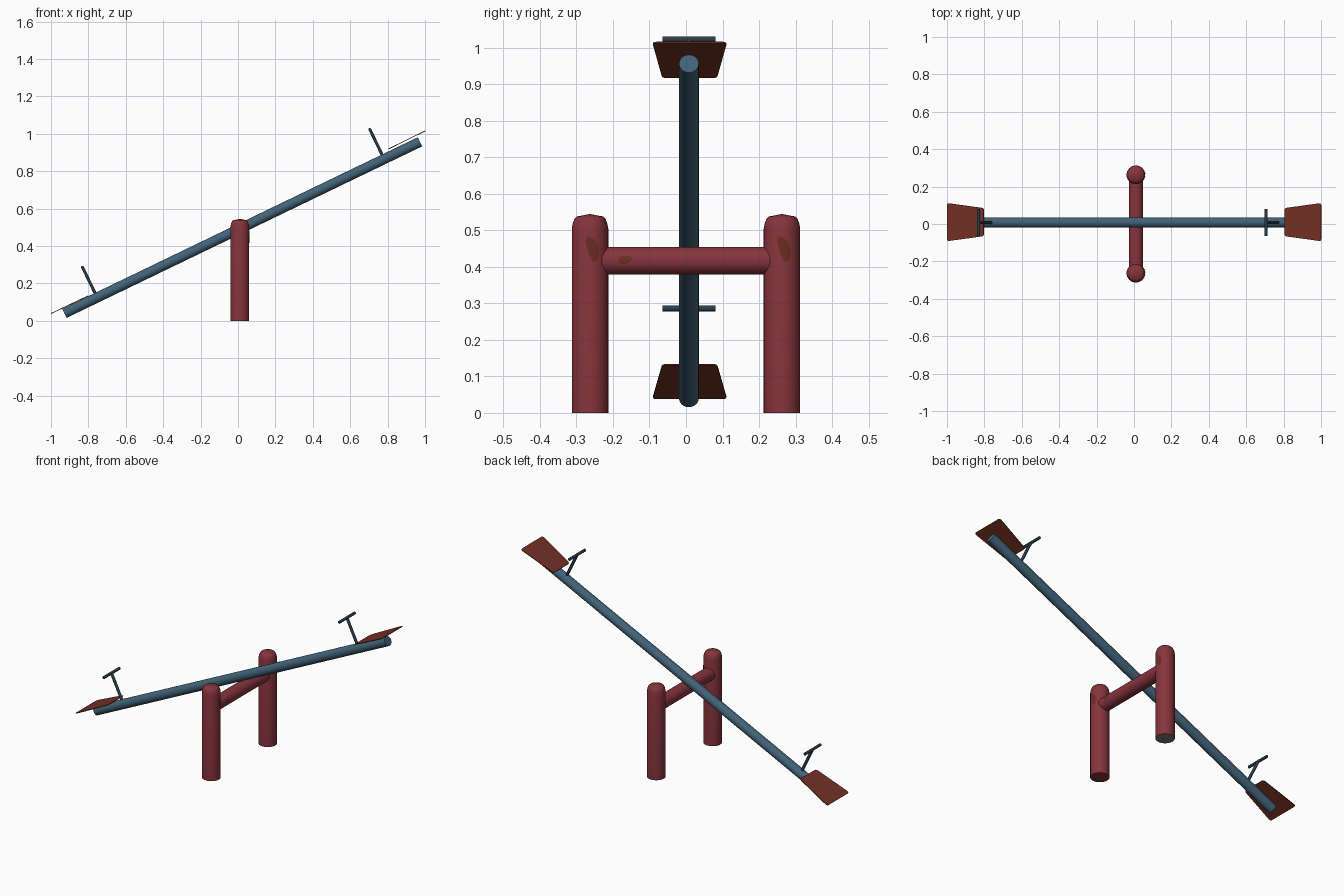
import bpy, bmesh, math
from mathutils import Vector, Matrix

if "Cube" in bpy.data.objects:
    bpy.data.objects.remove(bpy.data.objects["Cube"])


def material(name, r, g, b):
    m = bpy.data.materials.new(name)
    lin = [((c / 255 + 0.055) / 1.055) ** 2.4 for c in (r, g, b)]
    m.diffuse_color = (*lin, 1)
    m.use_nodes = True
    m.node_tree.nodes["Principled BSDF"].inputs["Base Color"].default_value = m.diffuse_color
    return m


RED = material("red paint", 134, 52, 60)
BLUE = material("blue paint", 66, 98, 120)
DARK = material("dark steel", 42, 62, 77)
BROWN = material("brown seat", 116, 48, 36)
RUST = material("rust", 108, 45, 36)
GREY = material("grey", 120, 120, 120)

CY = 0.008            # beam centre line offset in y
PX = 0.01             # posts centre in x
TILT = math.radians(25.75)
LOW, HIGH = Vector((-0.928, CY, 0.04)), Vector((0.973, CY, 0.957))


def finish(name, bm, mats, smooth=True):
    bmesh.ops.recalc_face_normals(bm, faces=bm.faces)
    me = bpy.data.meshes.new(name)
    bm.to_mesh(me)
    bm.free()
    ob = bpy.data.objects.new(name, me)
    bpy.context.collection.objects.link(ob)
    for m in mats:
        me.materials.append(m)
    if smooth:
        bpy.ops.object.select_all(action='DESELECT')
        ob.select_set(True)
        bpy.context.view_layer.objects.active = ob
        bpy.ops.object.shade_smooth_by_angle(angle=math.radians(35))
    return ob


def rod(name, a, b, radius, mat, sides=32):
    a, b = Vector(a), Vector(b)
    bm = bmesh.new()
    rot = (b - a).to_track_quat('Z', 'Y').to_matrix().to_4x4()
    bmesh.ops.create_cone(bm, cap_ends=True, segments=sides, radius1=radius, radius2=radius,
                          depth=(b - a).length, matrix=Matrix.Translation((a + b) / 2) @ rot)
    return finish(name, bm, [mat])


def post(name, y, base_mat):
    # lathe profile with a rounded shoulder and a shallow top
    profile = [(0.05, 0), (0.05, 0.505), (0.047, 0.52), (0.042, 0.532), (0.036, 0.538), (0, 0.545)]
    bm = bmesh.new()
    vs = [bm.verts.new((r, 0, z)) for r, z in [(0, 0)] + profile]
    es = [bm.edges.new(p) for p in zip(vs, vs[1:])]
    bmesh.ops.spin(bm, geom=vs + es, axis=(0, 0, 1), cent=(0, 0, 0), angle=math.tau, steps=32)
    bmesh.ops.remove_doubles(bm, verts=bm.verts, dist=1e-5)
    for f in bm.faces:
        f.material_index = 1 if f.calc_center_median().z < 1e-4 else 0
    bmesh.ops.translate(bm, verts=bm.verts, vec=(PX, y, 0))
    finish(name, bm, [RED, base_mat])


def rust_patch(name, centre, half, skew, on_surface):
    # wobbly oval wrapped onto a cylinder, facing +x
    bm = bmesh.new()
    rings = []
    for s in (0.5, 1.0):
        ring = []
        for i in range(20):
            t = math.tau * i / 20
            k = s * (1 + 0.1 * math.sin(3 * t + 1))
            v = k * math.sin(t) * half[1]
            u = k * math.cos(t) * half[0] + skew * v
            ring.append(bm.verts.new(on_surface(centre[0] + u, centre[1] + v)))
        rings.append(ring)
    bm.faces.new(rings[0])
    for i in range(20):
        j = (i + 1) % 20
        bm.faces.new((rings[0][i], rings[1][i], rings[1][j], rings[0][j]))
    finish(name, bm, [RUST])


def seat(name, side, mid, tilt):
    # trapezoid plate, wide edge outwards, corners rounded
    bm = bmesh.new()
    h = 0.109
    pts = [(-h, -0.075), (h, -0.102), (h, 0.102), (-h, 0.075)]
    vs = [bm.verts.new((side * u, v, -0.002)) for u, v in pts]
    f = bm.faces.new(vs)
    bmesh.ops.bevel(bm, geom=vs, offset=0.012, segments=3, affect='VERTICES', profile=0.5)
    ext = bmesh.ops.extrude_face_region(bm, geom=bm.faces[:])
    top = [g for g in ext['geom'] if isinstance(g, bmesh.types.BMVert)]
    bmesh.ops.translate(bm, verts=top, vec=(0, 0, 0.004))
    bmesh.ops.transform(bm, verts=bm.verts,
                        matrix=Matrix.Translation(mid) @ Matrix.Rotation(-tilt, 4, 'Y'))
    finish(name, bm, [BROWN], smooth=False)


# Frame: two posts and a crossbar
post("front_post", -0.263, RED)
post("back_post", 0.263, GREY)
rod("crossbar", (PX, -0.23, 0.417), (PX, 0.23, 0.417), 0.038, RED)

# Rust spots on the +x side
for label, py, cy in (("front", -0.263, -0.256), ("back", 0.263, 0.269)):
    rust_patch(label + "_post_rust", (cy, 0.45), (0.016, 0.034), -0.25,
               lambda y, z, py=py: (PX + math.sqrt(max(0.051 ** 2 - (y - py) ** 2, 0)), y, z))
rust_patch("crossbar_rust", (-0.167, 0.42), (0.019, 0.012), 0.3,
           lambda y, z: (PX + math.sqrt(0.039 ** 2 - (z - 0.417) ** 2), y, z))

# Tilted beam
rod("beam", LOW, HIGH, 0.027, BLUE)

# Seats
seat("upper_seat", 1, (0.903, CY + 0.002, 0.967), math.radians(26.2))
seat("lower_seat", -1, (-0.901, CY + 0.002, 0.086), math.radians(25.4))

# T-shaped handles, square to the beam
up = Vector((-math.sin(TILT), 0, math.cos(TILT)))
for label, base in (("upper", Vector((0.774, CY, 0.88))), ("lower", Vector((-0.762, CY, 0.143)))):
    grip = base + up * 0.159
    rod(label + "_handle_stem", base, grip, 0.008, DARK, 16)
    rod(label + "_handle_grip", grip - Vector((0, 0.073, 0)), grip + Vector((0, 0.073, 0)), 0.008, DARK, 16)
